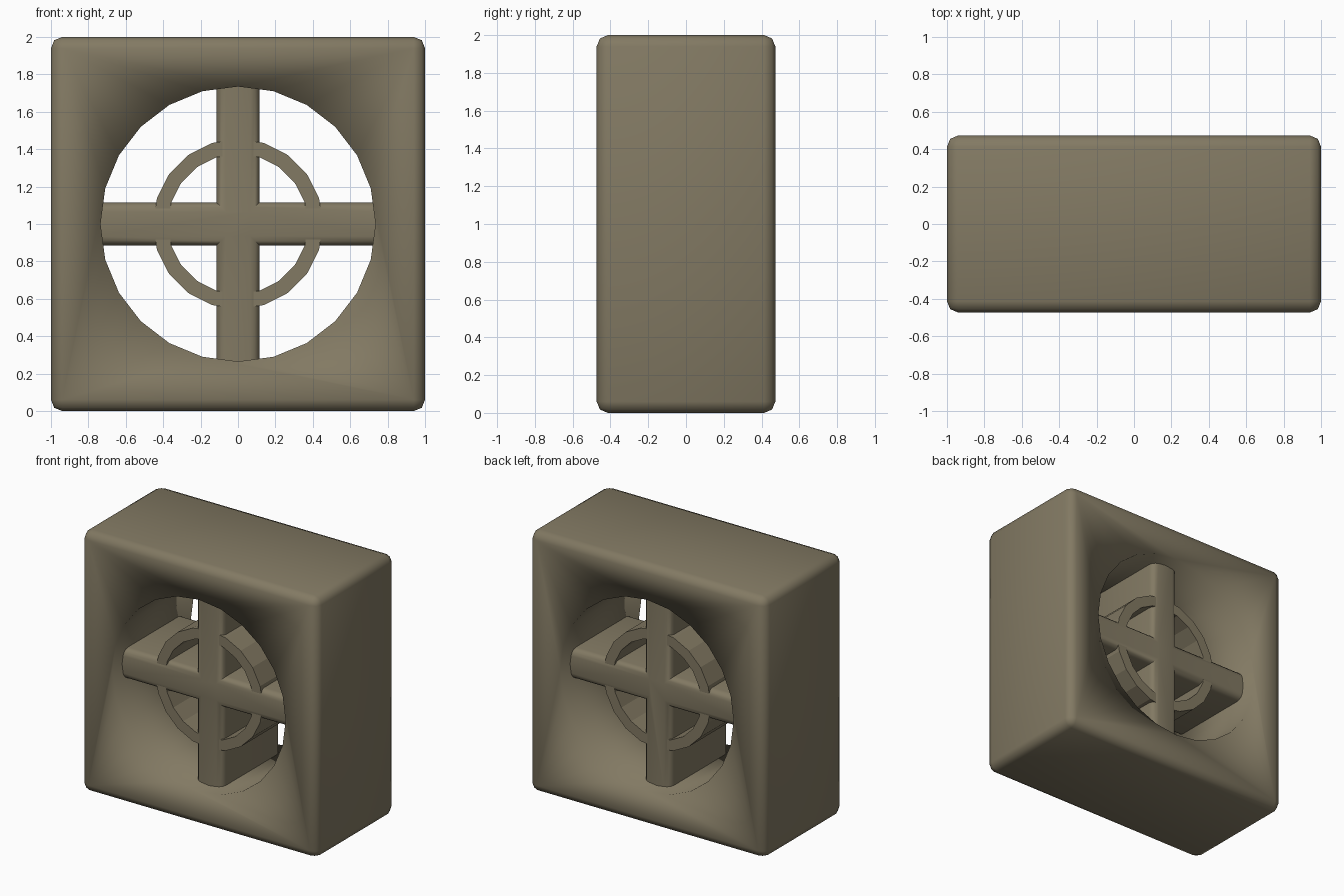
import bpy, bmesh, math
from mathutils import Matrix

if "Cube" in bpy.data.objects:
    bpy.data.objects.remove(bpy.data.objects["Cube"])

mat = bpy.data.materials.new("khaki grey")
mat.diffuse_color = (0.225, 0.193, 0.125, 1)
mat.use_nodes = True
mat.node_tree.nodes["Principled BSDF"].inputs["Base Color"].default_value = mat.diffuse_color

CENTRE = Matrix.Translation((0, 0, 1))
HALF_DEPTH = 0.473


def finish(name, bm, smooth):
    bmesh.ops.recalc_face_normals(bm, faces=bm.faces)
    me = bpy.data.meshes.new(name)
    bm.to_mesh(me)
    bm.free()
    ob = bpy.data.objects.new(name, me)
    bpy.context.collection.objects.link(ob)
    me.materials.append(mat)
    for p in me.polygons:
        p.use_smooth = smooth
    return ob


def circle(r, n):
    return [(r * math.cos(2 * math.pi * i / n), r * math.sin(2 * math.pi * i / n)) for i in range(n)]


def activate(ob):
    bpy.ops.object.select_all(action='DESELECT')
    ob.select_set(True)
    bpy.context.view_layer.objects.active = ob


def prism(bm, pts, half):
    """Closed profile in xz, extruded along y about the block centre."""
    f = bm.faces.new([bm.verts.new((x, -half, z + 1)) for x, z in pts])
    ext = bmesh.ops.extrude_face_region(bm, geom=[f])
    vs = [g for g in ext["geom"] if isinstance(g, bmesh.types.BMVert)]
    bmesh.ops.translate(bm, verts=vs, vec=(0, 2 * half, 0))


# Rounded square block
bm = bmesh.new()
bmesh.ops.create_cube(bm, size=2, matrix=CENTRE @ Matrix.Diagonal((1, HALF_DEPTH, 1, 1)))
bmesh.ops.bevel(bm, geom=bm.edges[:], offset=0.06, segments=2, profile=0.5, affect='EDGES')
block = finish("block_frame", bm, True)

# Round opening cut through the block
bm = bmesh.new()
prism(bm, circle(0.735, 24), 0.8)
cutter = finish("opening_cutter", bm, True)
cutter.hide_render = True
mod = block.modifiers.new("opening", 'BOOLEAN')
mod.operation = 'DIFFERENCE'
mod.solver = 'EXACT'
mod.object = cutter
activate(block)
bpy.ops.object.modifier_apply(modifier=mod.name)
bpy.data.objects.remove(cutter)

# Cross bars with rounded front and back rims, ends buried in the block
w, l, h = 0.115, 0.78, 0.355
plus = [(w, w), (w, l), (-w, l), (-w, w), (-l, w), (-l, -w),
        (-w, -w), (-w, -l), (w, -l), (w, -w), (l, -w), (l, w)]
bm = bmesh.new()
prism(bm, plus, h)
rims = [e for e in bm.edges if abs(e.verts[0].co.y - e.verts[1].co.y) < 1e-4
        and max(abs(e.verts[0].co.x + e.verts[1].co.x) / 2,
                abs(e.verts[0].co.z + e.verts[1].co.z - 2) / 2) < l - 0.01]
bmesh.ops.bevel(bm, geom=rims, offset=0.05, segments=3, profile=0.5, affect='EDGES')
cross = finish("cross_bars", bm, True)
activate(cross)
bpy.ops.object.shade_smooth_by_angle(angle=math.radians(40))

# Deep faceted ring through the bars
bm = bmesh.new()
n, h = 20, 0.35
loops = [[bm.verts.new((x, y, z + 1)) for x, z in circle(r, n)]
         for r, y in ((0.455, -h), (0.455, h), (0.375, h), (0.375, -h))]
for k in range(4):
    a, b = loops[k], loops[(k + 1) % 4]
    for i in range(n):
        j = (i + 1) % n
        bm.faces.new((a[i], a[j], b[j], b[i]))
finish("inner_ring", bm, False)
